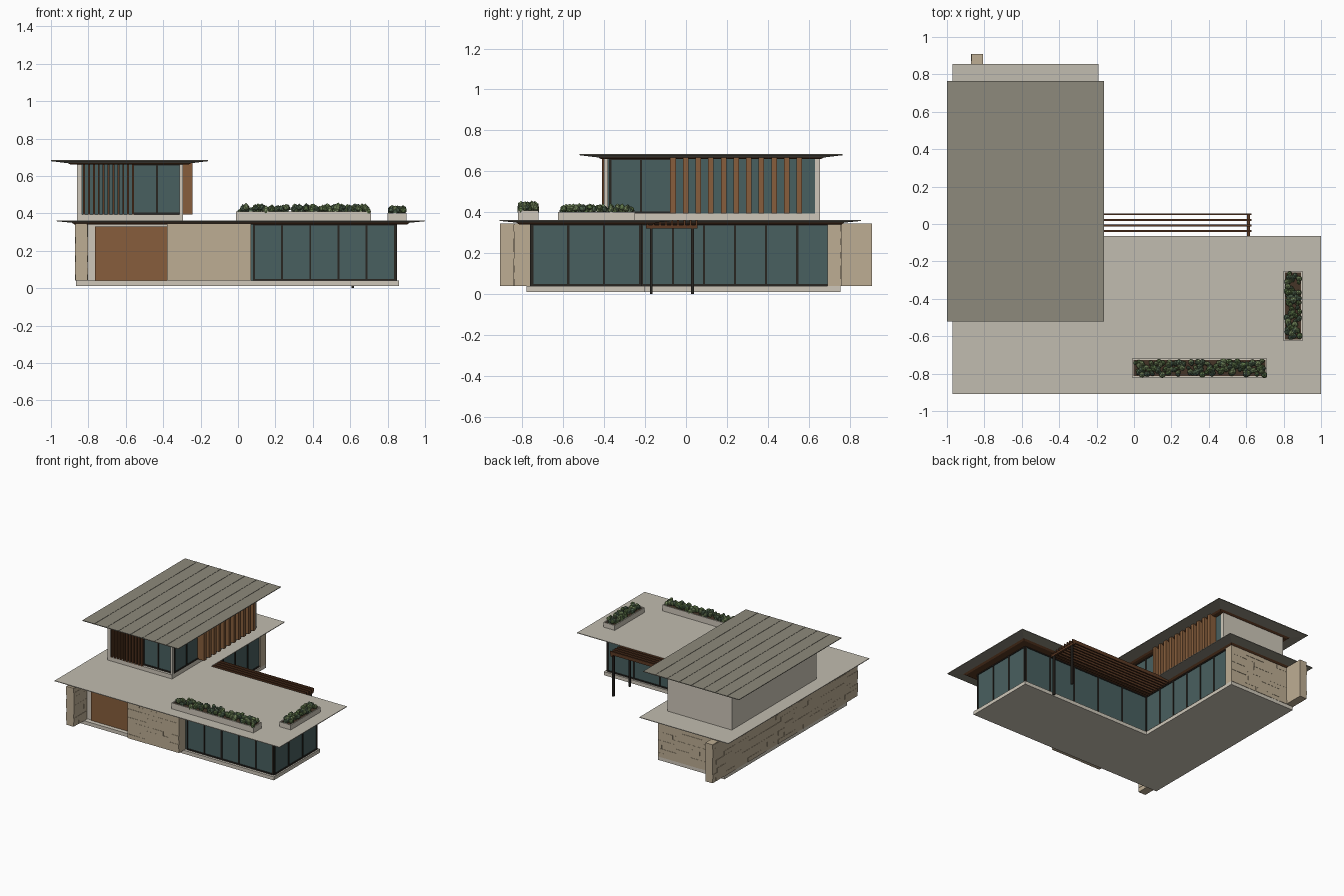
import bpy, bmesh, math, random
from mathutils import Matrix, Vector

if "Cube" in bpy.data.objects:
    bpy.data.objects.remove(bpy.data.objects["Cube"])
random.seed(4)


def mat(name, r, g, b):
    m = bpy.data.materials.new(name)
    lin = [(c / 255) ** 2.2 for c in (r, g, b)]
    m.diffuse_color = (*lin, 1)
    m.use_nodes = True
    m.node_tree.nodes["Principled BSDF"].inputs["Base Color"].default_value = m.diffuse_color
    return m


PALE = mat("pale_render", 205, 198, 184)
ROOF = mat("roof_membrane", 192, 187, 174)
METAL = mat("metal_roof", 140, 136, 123)
STONE = mat("stone", 188, 172, 146)
WOOD = mat("wood", 134, 94, 62)
DARKWOOD = mat("dark_wood", 92, 60, 40)
GLASS = mat("glass", 74, 96, 96)
FRAME = mat("dark_frame", 45, 42, 38)
SOIL = mat("soil", 70, 56, 44)
GREENS = [mat("leaf_a", 96, 120, 76), mat("leaf_b", 122, 142, 98), mat("leaf_c", 84, 104, 82)]


def finish(name, bm, *mats):
    bmesh.ops.recalc_face_normals(bm, faces=bm.faces)
    me = bpy.data.meshes.new(name)
    bm.to_mesh(me)
    bm.free()
    for m in mats:
        me.materials.append(m)
    ob = bpy.data.objects.new(name, me)
    bpy.context.collection.objects.link(ob)
    return ob


def boxes(name, items, m):
    """One object from (x0, x1, y0, y1, z0, z1) boxes."""
    bm = bmesh.new()
    for x0, x1, y0, y1, z0, z1 in items:
        M = Matrix.Translation(((x0 + x1) / 2, (y0 + y1) / 2, (z0 + z1) / 2))
        M = M @ Matrix.Diagonal((x1 - x0, y1 - y0, z1 - z0, 1))
        bmesh.ops.create_cube(bm, size=1, matrix=M)
    return finish(name, bm, m)


def prism(name, low, z0, high, z1, m):
    """Solid between two matching outlines."""
    bm = bmesh.new()
    a = [bm.verts.new((*p, z0)) for p in low]
    b = [bm.verts.new((*p, z1)) for p in high]
    bm.faces.new(a[::-1])
    bm.faces.new(b)
    for i in range(len(a)):
        j = (i + 1) % len(a)
        bm.faces.new((a[i], a[j], b[j], b[i]))
    return finish(name, bm, m)


def ell(x0, x1, xm, y0, ym, y1, d=0):
    x0, y0, x1, xm, ym, y1 = x0 + d, y0 + d, x1 - d, xm - d, ym - d, y1 - d
    return [(x0, y0), (x1, y0), (x1, ym), (xm, ym), (xm, y1), (x0, y1)]


def rect(x0, x1, y0, y1, d=0):
    return [(x0 + d, y0 + d), (x1 - d, y0 + d), (x1 - d, y1 - d), (x0 + d, y1 - d)]


def glazing(name, axis, a0, a1, at, z0, z1, panes, t=0.006, w=0.01):
    """Mullions and rails on a wall plane."""
    items = []
    spans = [(a0 + (a1 - a0) * i / panes - w / 2, a0 + (a1 - a0) * i / panes + w / 2, z0, z1)
             for i in range(panes + 1)]
    spans += [(a0, a1, z0, z0 + w), (a0, a1, z1 - w, z1)]
    for s0, s1, q0, q1 in spans:
        items.append((s0, s1, at - t, at + t, q0, q1) if axis == 'x' else (at - t, at + t, s0, s1, q0, q1))
    boxes(name, items, FRAME)


def stonework(name, axis, a0, a1, at, sign, z0=0.04, z1=0.34, rows=9):
    """Random-length stone courses standing just proud of a wall face."""
    items, h = [], (z1 - z0) / rows
    for r in range(rows):
        a = a0
        while a < a1 - 1e-4:
            b = min(a1, a + random.uniform(0.06, 0.17))
            if a1 - b < 0.03:
                b = a1
            d = sorted((at - sign * 0.004, at + sign * random.uniform(0.0005, 0.004)))
            z = (z0 + r * h, z0 + (r + 1) * h)
            items.append((a, b, *d, *z) if axis == 'x' else (*d, a, b, *z))
            a = b
    boxes(name, items, STONE)


# Base slab and ground floor volumes
prism("base_slab", ell(-.865, .86, -.285, -.78, -.2, .755), .012,
      ell(-.865, .86, -.285, -.78, -.2, .755), .04, PALE)
boxes("ground_floor_glass", [(-.81, -.30, -.71, .70, .04, .345), (.06, .843, -.755, -.22, .04, .345),
                             (-.30, .06, -.72, -.22, .04, .345)], GLASS)
boxes("entry_wall", [(-.806, -.37, -.74, -.70, .04, .345)], PALE)
boxes("garage_door", [(-.765, -.38, -.75, -.735, .042, .33)], WOOD)
glazing("front_mullions", 'x', .085, .838, -.755, .04, .345, 5)
glazing("right_mullions", 'y', -.75, -.225, .843, .04, .345, 3)
glazing("rear_mullions", 'x', -.30, .838, -.22, .04, .345, 5)
glazing("courtyard_mullions", 'y', -.215, .695, -.30, .04, .345, 6)

# Stone walls
boxes("stone_walls", [(-.868, -.806, -.908, .908, .04, .345), (-.38, .07, -.838, -.70, .04, .345),
                      (-.81, -.285, .69, .755, .04, .345)], STONE)
stonework("left_wall_stones", 'y', -.908, .908, -.868, -1)
stonework("left_wall_inner_stones", 'y', -.908, -.75, -.806, 1)
stonework("front_wall_stones", 'x', -.38, .07, -.838, -1)
stonework("back_wall_stones", 'x', -.806, -.285, .755, 1)

# Lower roof with tapered soffit and timber band
R = (-.97, 1.0, -.19, -.91, -.065, .855)
prism("lower_roof", ell(*R, .08), .35, ell(*R), .358, METAL)
prism("lower_roof_top", ell(*R), .358, ell(*R), .363, ROOF)
prism("lower_roof_timber_band", ell(*R, .095), .341, ell(*R, .08), .351, DARKWOOD)

# Upper floor
boxes("upper_base", [(-.86, -.295, -.405, .655, .363, .395)], PALE)
boxes("upper_walls", [(-.86, -.835, -.405, .655, .39, .668), (-.86, -.295, .63, .655, .39, .668)], PALE)
boxes("upper_corner_post", [(-.312, -.295, -.40, -.383, .39, .668)], PALE)
boxes("upper_glass", [(-.84, -.30, -.38, .635, .39, .668)], GLASS)
glazing("upper_front_mullions", 'x', -.56, -.305, -.38, .395, .665, 2)
glazing("upper_right_mullions", 'y', -.37, -.07, -.30, .395, .665, 2)
boxes("front_louvres", [(-.828 + i * .0262, -.818 + i * .0262, -.41, -.38, .395, .668)
                        for i in range(11)], DARKWOOD)
boxes("side_louvres", [(-.30, -.242, -.077 + i * .0617, -.05 + i * .0617, .395, .668)
                       for i in range(11)], WOOD)

# Upper roof with standing seams
U = (-1.0, -.16, -.52, .765)
prism("upper_roof_soffit", rect(*U, .09), .668, rect(*U), .679, METAL)
prism("upper_roof_top", rect(*U), .679, rect(*U), .684, METAL)
prism("upper_roof_timber_band", rect(*U, .105), .66, rect(*U, .09), .669, DARKWOOD)
boxes("roof_seams", [(-1 + .105 * i - .002, -1 + .105 * i + .002, -.52, .765, .683, .686)
                     for i in range(1, 8)], METAL)

# Pergola
boxes("pergola_slats", [(-.29, .627, y - .005, y + .005, .335, .362)
                        for y in [.052 - .03 * i for i in range(9)]], DARKWOOD)
boxes("pergola_beam", [(.605, .621, -.195, .057, .322, .338)], DARKWOOD)
boxes("pergola_posts", [(.606, .62, y - .007, y + .007, 0, .338) for y in (-.17, .032)], FRAME)


# Planters with low-poly shrubs
def planter(name, x0, x1, y0, y1, top, count):
    t = .008
    boxes(name + "_box", [(x0, x1, y0, y0 + t, .363, top), (x0, x1, y1 - t, y1, .363, top),
                          (x0, x0 + t, y0, y1, .363, top), (x1 - t, x1, y0, y1, .363, top)], PALE)
    boxes(name + "_soil", [(x0 + t, x1 - t, y0 + t, y1 - t, .363, top - .006)], SOIL)
    bm = bmesh.new()
    for _ in range(count):
        r = random.uniform(.012, .021)
        p = Vector((random.uniform(x0 + .013, x1 - .013), random.uniform(y0 + .013, y1 - .013),
                    top + random.uniform(0, .024)))
        M = Matrix.Translation(p) @ Matrix.Rotation(random.uniform(0, 6.28), 4, 'Z')
        M = M @ Matrix.Diagonal((r, r * random.uniform(.7, 1), r * random.uniform(.9, 1.3), 1))
        n = len(bm.faces)
        bmesh.ops.create_icosphere(bm, subdivisions=1, radius=1, matrix=M)
        bm.faces.ensure_lookup_table()
        k = random.randrange(3)
        for f in bm.faces[n:]:
            f.material_index = k
    finish(name + "_shrubs", bm, *GREENS)


planter("front_planter", -.01, .71, -.82, -.72, .41, 150)
planter("side_planter", .80, .90, -.625, -.25, .402, 75)
